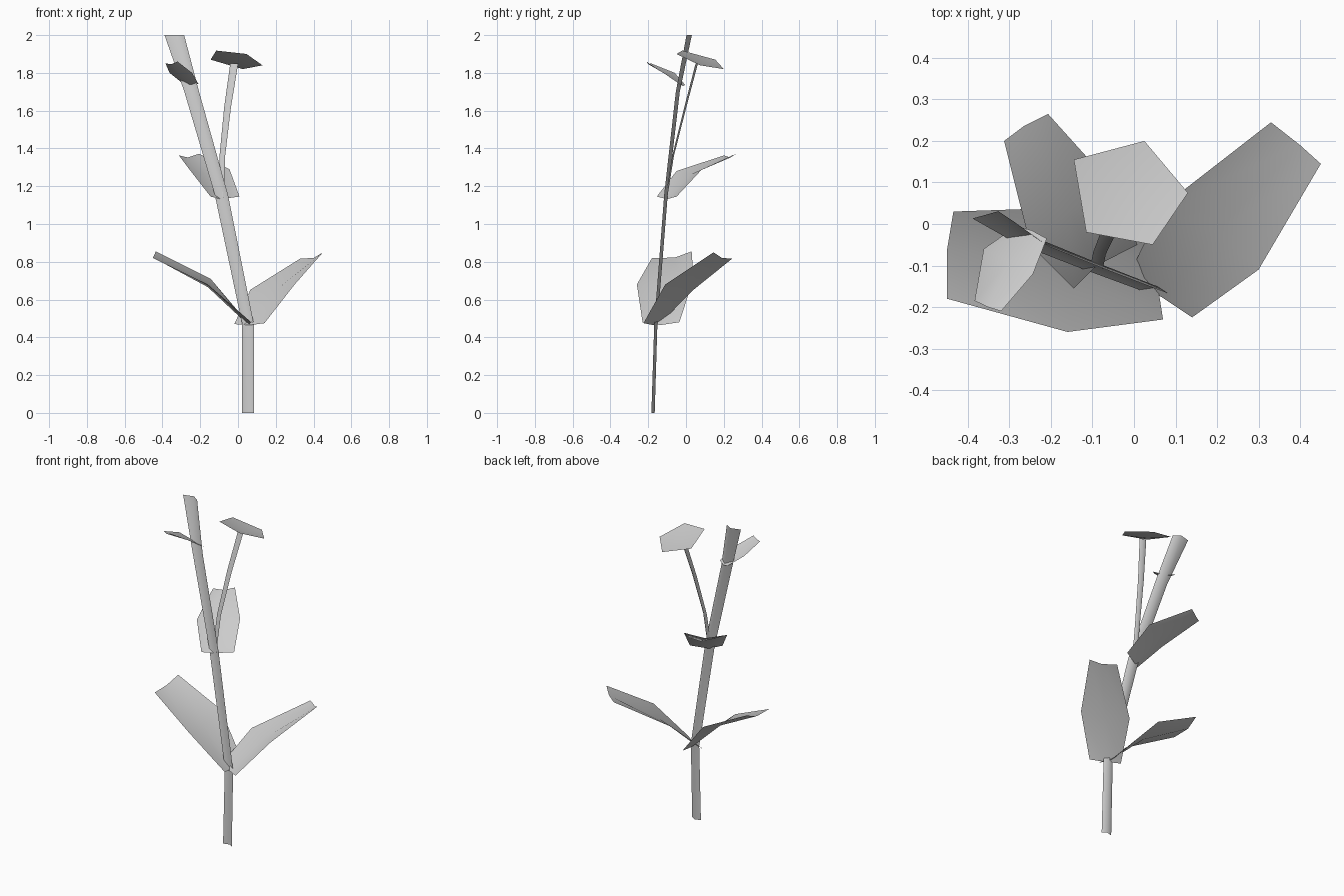
import bpy
import bmesh
from mathutils import Vector

default_cube = bpy.data.objects.get("Cube")
if default_cube:
    bpy.data.objects.remove(default_cube, do_unlink=True)


def make_material(name, colour):
    material = bpy.data.materials.new(name)
    material.use_nodes = True
    material.diffuse_color = colour
    shader = material.node_tree.nodes["Principled BSDF"]
    shader.inputs["Base Color"].default_value = colour
    shader.inputs["Roughness"].default_value = 1
    return material


plant_grey = make_material("pale grey", (0.6, 0.6, 0.6, 1))


def finish(name, bm):
    """Turn a bmesh into a named, smooth-shaded object."""
    mesh = bpy.data.meshes.new(name)
    for face in bm.faces:
        face.smooth = True
    bm.to_mesh(mesh)
    bm.free()
    mesh.materials.append(plant_grey)
    plant_part = bpy.data.objects.new(name, mesh)
    bpy.context.collection.objects.link(plant_part)
    return plant_part


def blade(name, rows):
    """Skin a thin sheet over cross rows that run from root to tip."""
    bm = bmesh.new()
    grid = [[bm.verts.new(point) for point in row] for row in rows]
    for lower, upper in zip(grid, grid[1:]):
        for i in range(len(lower) - 1):
            bm.faces.new((lower[i], lower[i + 1], upper[i + 1], upper[i]))
    return finish(name, bm)


def ribbon(name, stations, across, bulge):
    """Shallow gutter-shaped stalk: each station is (centre, width)."""
    across, bulge = Vector(across), Vector(bulge)
    rows = []
    for centre, width in stations:
        middle = Vector(centre)
        side = across * width / 2
        back = bulge * width
        rows.append((middle - side, middle + back, middle + side))
    return blade(name, rows)


# Main stalk, leaning back and to the right, widening at the tip
ribbon("main_stem", [
    ((.053, -.18, 0), .065),
    ((.053, -.165, .47), .062),
    ((-.088, -.112, 1.155), .07),
    ((-.245, -.05, 1.7), .078),
    ((-.337, .008, 2), .104),
], across=(1, -.1, 0), bulge=(.1, .22, 0))

# Slender side stalk that carries the cap
ribbon("side_branch", [
    ((-.09, -.105, 1.14), .03),
    ((-.083, -.07, 1.36), .03),
    ((-.055, -.005, 1.62), .036),
    ((-.02, .055, 1.85), .042),
], across=(1, -.2, 0), bulge=(.1, .2, 0))

# Leaves: each row is edge, sunken midrib, edge, from root to tip
blade("lower_right_leaf", [
    [(.07, -.23, .48), (.055, -.135, .465), (.05, -.035, .48)],
    [(-.16, -.26, .68), (-.16, -.11, .666), (-.145, .04, .71)],
    [(-.45, -.18, .82), (-.45, -.06, .822), (-.435, .03, .855)],
])
blade("lower_left_leaf", [
    [(-.02, -.14, .47), (.065, -.175, .465), (.14, -.225, .475)],
    [(.066, .04, .652), (.195, -.022, .645), (.3, -.11, .68)],
    [(.33, .245, .817), (.4, .19, .82), (.45, .145, .85)],
])
blade("middle_leaf", [
    [(-.145, -.155, 1.145), (-.09, -.1, 1.132), (.008, -.05, 1.145)],
    [(-.25, -.05, 1.28), (-.155, .03, 1.264), (-.045, .085, 1.29)],
    [(-.313, .2, 1.363), (-.265, .236, 1.352), (-.207, .265, 1.372)],
])
blade("upper_leaf", [
    [(-.21, -.035, 1.742), (-.247, -.015, 1.73), (-.283, -.005, 1.737)],
    [(-.243, -.12, 1.8), (-.302, -.09, 1.785), (-.362, -.06, 1.8)],
    [(-.32, -.21, 1.86), (-.352, -.2, 1.846), (-.384, -.185, 1.85)],
])

# Five-sided shallow cup on the side stalk, fanned round its centre
cap = bmesh.new()
corners = [cap.verts.new(corner) for corner in (
    (-.145, .155, 1.87), (-.115, -.02, 1.918), (.045, -.05, 1.9),
    (.13, .075, 1.84), (.025, .2, 1.82))]
centre = cap.verts.new((-.012, .07, 1.852))
for i, corner in enumerate(corners):
    cap.faces.new((corners[i - 1], corner, centre))
finish("branch_cap", cap)
